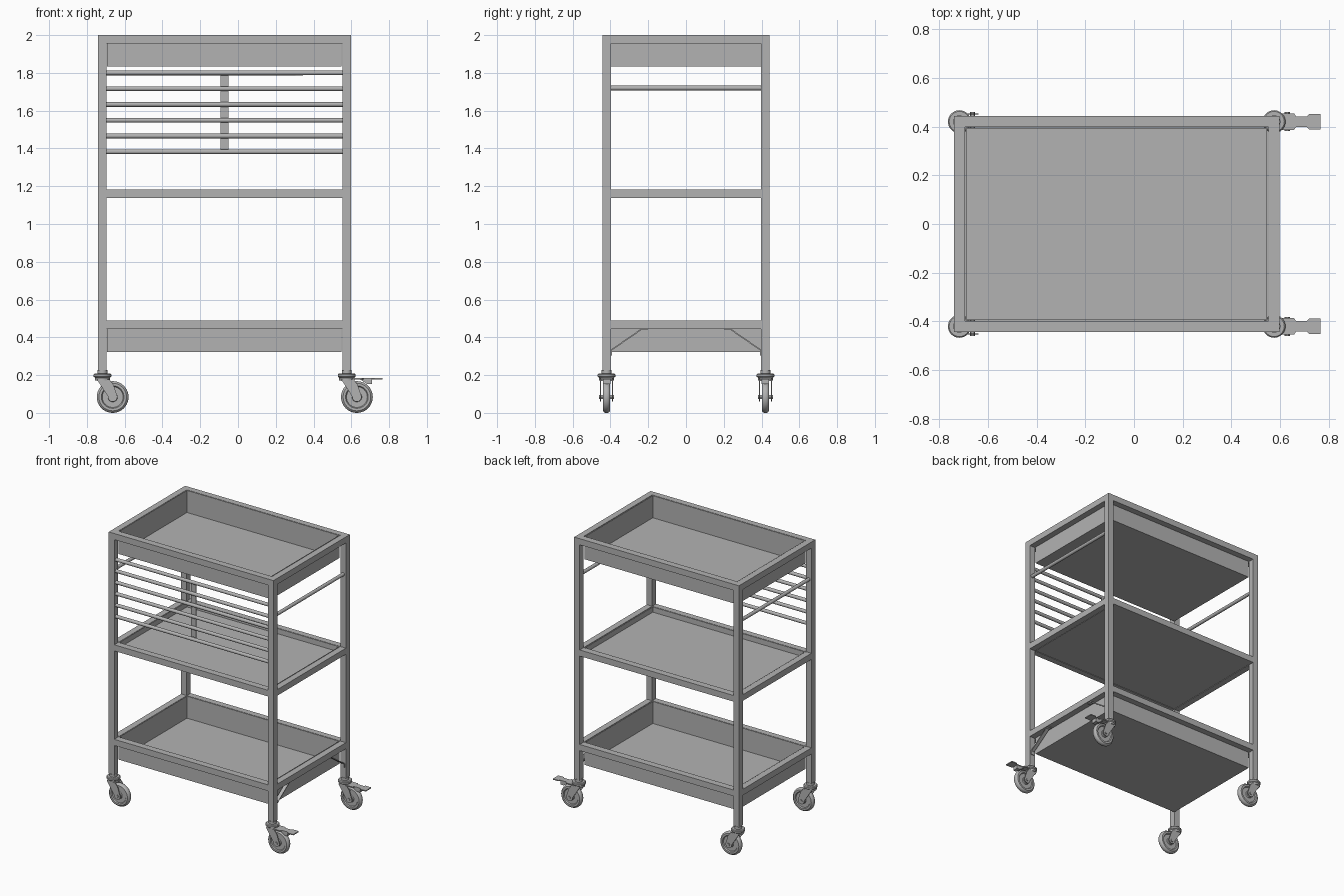
import bpy
import bmesh
from math import pi, radians, cos, sin
from mathutils import Matrix, Vector

if "Cube" in bpy.data.objects:
    bpy.data.objects.remove(bpy.data.objects["Cube"], do_unlink=True)

# One painted-metal grey for the whole trolley
grey = bpy.data.materials.new("metal_grey")
grey.use_nodes = True
colour = (0.45, 0.45, 0.45, 1)
grey.diffuse_color = colour
grey.node_tree.nodes["Principled BSDF"].inputs["Base Color"].default_value = colour

# Frame limits: outer edges and tube size
X0, X1, Y, T = -0.74, 0.598, 0.443, 0.045
MID_X, H = (X0 + X1) / 2, T / 2
LEG_XS = (X0 + H, X1 - H)
LEG_Y = Y - H


def finish(name, bm, smooth=False):
    bmesh.ops.recalc_face_normals(bm, faces=bm.faces)
    mesh = bpy.data.meshes.new(name)
    bm.to_mesh(mesh)
    bm.free()
    mesh.materials.append(grey)
    if smooth:
        mesh.shade_smooth()
        mesh.set_sharp_from_angle(angle=radians(35))
    obj = bpy.data.objects.new(name, mesh)
    bpy.context.collection.objects.link(obj)
    return obj


def add_box(bm, low, high):
    low, high = Vector(low), Vector(high)
    size = Matrix.Diagonal((*(high - low), 1))
    bmesh.ops.create_cube(bm, size=1, matrix=Matrix.Translation((low + high) / 2) @ size)


def box(name, low, high):
    bm = bmesh.new()
    add_box(bm, low, high)
    return finish(name, bm)


def lathe(name, profile, place, axis="Z", steps=32):
    """Spin (radius, height) points, then turn the spin axis to x, y or z."""
    bm = bmesh.new()
    verts = [bm.verts.new((r, 0, h)) for r, h in profile]
    edges = [bm.edges.new(pair) for pair in zip(verts, verts[1:])]
    bmesh.ops.spin(bm, geom=verts + edges, axis=(0, 0, 1), cent=(0, 0, 0),
                   angle=2 * pi, steps=steps)
    bmesh.ops.remove_doubles(bm, verts=bm.verts, dist=1e-5)
    turn = {"X": Matrix.Rotation(pi / 2, 4, "Y"),
            "Y": Matrix.Rotation(-pi / 2, 4, "X"), "Z": Matrix()}[axis]
    bm.transform(Matrix.Translation(place) @ turn)
    return finish(name, bm, smooth=True)


def rod(name, place, half, radius, axis, steps=16):
    outline = [(0, -half), (radius, -half), (radius, half), (0, half)]
    return lathe(name, outline, place, axis, steps)


def plate(name, points, thickness):
    """Extrude a flat outline of 3D points along a thickness vector."""
    bm = bmesh.new()
    face = bm.faces.new([bm.verts.new(p) for p in points])
    new = bmesh.ops.extrude_face_region(bm, geom=[face])["geom"]
    moved = [v for v in new if isinstance(v, bmesh.types.BMVert)]
    bmesh.ops.translate(bm, verts=moved, vec=thickness)
    return finish(name, bm)


# Four square legs
for x in LEG_XS:
    for y in (-LEG_Y, LEG_Y):
        box("leg", (x - H, y - H, 0.225), (x + H, y + H, 2))


# Rectangular tube frame between the legs, with an open tray inside it
def shelf(name, top, floor):
    bm = bmesh.new()
    for s in (-1, 1):
        y = s * LEG_Y
        add_box(bm, (X0 + T, y - H, top - T), (X1 - T, y + H, top))
    for x in LEG_XS:
        add_box(bm, (x - H, -Y + T, top - T), (x + H, Y - T, top))
    finish(name + "_frame", bm)

    bm = bmesh.new()
    a, b, c, t = X0 + T + 0.002, X1 - T - 0.005, Y - T - 0.002, 0.004
    add_box(bm, (a, -c, floor), (b, c, floor + t))
    for x in (a, b - t):
        add_box(bm, (x, -c, floor + t), (x + t, c, top - 0.001))
    for y in (-c, c - t):
        add_box(bm, (a + t, y, floor + t), (b - t, y + t, top - 0.001))
    finish(name + "_tray", bm)


shelf("top", 2.0, 1.833)
shelf("middle", 1.183, 1.14)
shelf("bottom", 0.489, 0.323)

# Front rails with a joining strip, and one rail on each side
half_span = (X1 - X0) / 2 - T
for i in range(6):
    rod("front_rail", (MID_X, -LEG_Y, 1.8 - i * 0.0835), half_span, 0.0125, "X")
box("rail_strip", (-0.093, -0.414, 1.395), (-0.05, -0.408, 1.79))
for x in LEG_XS:
    rod("side_rail", (x, 0, 1.72), Y - T, 0.0125, "Y")

# Bent flat braces under the bottom frame on the left side
for s in (-1, 1):
    path = [(0.398, 0.305), (0.398, 0.335), (0.24, 0.444), (0.205, 0.444),
            (0.205, 0.438), (0.237, 0.438), (0.392, 0.331), (0.392, 0.305)]
    plate("brace", [(LEG_XS[1] - 0.013, s * y, z) for y, z in path], (0.026, 0, 0))


# Swivel casters; trailing wheel towards +x
def caster(x, y, brake):
    lathe("caster_swivel", [(0, 0.228), (0.026, 0.228), (0.026, 0.208), (0.042, 0.208),
                            (0.047, 0.203), (0.047, 0.192), (0.04, 0.186),
                            (0.04, 0.172), (0, 0.172)], (x, y, 0))
    wx, wz = x + 0.054, 0.084
    side = [(0, 0.018), (0.022, 0.018), (0.026, 0.012), (0.055, 0.012),
            (0.06, 0.019), (0.073, 0.019), (0.08, 0.014), (0.084, 0.006)]
    lathe("caster_wheel", side + [(r, -h) for r, h in reversed(side)], (wx, y, wz), "Y", 40)
    rod("caster_axle", (wx, y, wz), 0.039, 0.011, "Y", 6)
    # Fork cheeks round off below the axle
    arc = [(wx + 0.025 * cos(a), wz + 0.025 * sin(a))
           for a in (radians(30 - 24 * k) for k in range(10))]
    outline = [(x - 0.03, 0.178), (x + 0.036, 0.178), (x + 0.058, 0.15)] + arc
    for s in (-1, 1):
        plate("caster_fork", [(px, y + s * 0.029, pz) for px, pz in outline],
              (0, s * 0.005, 0))
    box("caster_fork_bridge", (x - 0.03, y - 0.03, 0.17), (x + 0.036, y + 0.03, 0.178))
    if brake:
        half = [(0.03, 0.034), (0.082, 0.034), (0.09, 0.022), (0.135, 0.022),
                (0.145, 0.032), (0.19, 0.032)]
        outline = half + [(px, -py) for px, py in reversed(half)]
        plate("brake_pedal", [(x + px, y + py, 0.178) for px, py in outline], (0, 0, 0.007))
        plate("brake_block", [(x + px, y - 0.02, pz) for px, pz in
                              ((0.07, 0.178), (0.135, 0.178), (0.135, 0.152), (0.11, 0.152))],
              (0, 0.04, 0))


for x in LEG_XS:
    for y in (-LEG_Y, LEG_Y):
        caster(x, y, x > 0)
